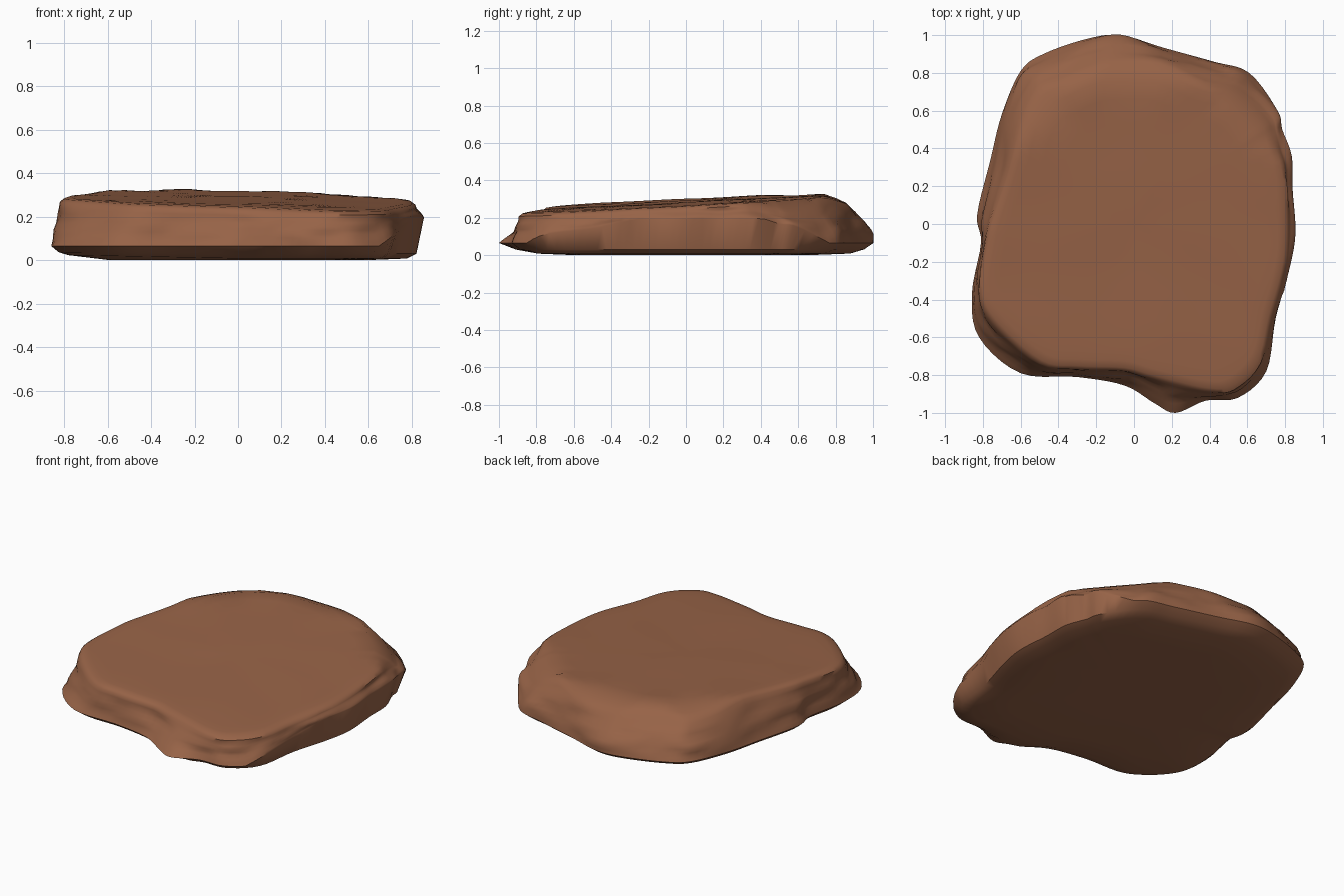
import bpy, bmesh
from mathutils import Vector, noise

if "Cube" in bpy.data.objects:
    bpy.data.objects.remove(bpy.data.objects["Cube"])

# Widest outline and top rim of the slab, counter-clockwise: (x, y, rim x, rim y)
PROFILE = [
    (.855, -.05, .82, -.05), (.84, .18, .815, .18), (.835, .36, .79, .34), (.785, .5, .75, .48),
    (.76, .6, .72, .57), (.61, .8, .55, .72), (.42, .86, .38, .76), (.15, .935, .14, .87),
    (-.07, 1.0, -.07, .88), (-.25, .98, -.25, .86), (-.48, .9, -.42, .78), (-.6, .81, -.53, .72),
    (-.7, .58, -.61, .56), (-.76, .34, -.67, .3), (-.83, .05, -.76, .03), (-.81, -.1, -.79, -.1),
    (-.858, -.37, -.82, -.35), (-.82, -.6, -.75, -.52), (-.6, -.79, -.5, -.74), (-.3, -.81, -.3, -.77),
    (-.05, -.855, -.05, -.78), (.11, -.95, .1, -.82), (.22, -1.0, .22, -.85), (.38, -.935, .4, -.89),
    (.55, -.92, .53, -.88), (.7, -.78, .67, -.74), (.75, -.5, .73, -.5), (.82, -.25, .8, -.25),
]
STEPS = 5


def smooth_loop(points):
    """Closed Catmull-Rom curve through the points."""
    n, out = len(points), []
    for i in range(n):
        a, b, c, d = (Vector(points[(i + k) % n]) for k in (-1, 0, 1, 2))
        for s in range(STEPS):
            t = s / STEPS
            out.append(0.5 * (2 * b + (c - a) * t + (2 * a - 5 * b + 4 * c - d) * t * t
                              + (3 * b - a - 3 * c + d) * t ** 3))
    return out


def top_height(x, y):
    """Tilted, gently uneven top that drops off at the back and its two corners."""
    z = 0.284 + 0.05 * y - 0.025 * x
    z -= 0.4 * max(0, y - 0.74)
    z -= 0.35 * max(0, (y - x) * 0.707 - 0.72)
    z -= 0.6 * max(0, (y + x) * 0.707 - 0.78)
    return z + 0.006 * noise.noise(Vector((x * 2.5, y * 2.5, 3)))


wide = smooth_loop([p[:2] for p in PROFILE])
rim = smooth_loop([p[2:] for p in PROFILE])
rings = []

# Flat underside and its tapered edge
for f in (0.35, 0.75, 1.0):
    rings.append([(p.x * 0.91 * f, max(p.y * 0.88, -0.79) * f,
                   0.0 if f < 1 else 0.008 + 0.018 * max(0, -p.x)) for p in wide])


def wide_height(x):
    return 0.065 + 0.13 * min(1, max(0, (x - 0.65) / 0.17))


rings.append([(p.x * 0.96, max(p.y * 0.95, -0.91), 0.03 + 0.008 * max(0, -p.x)) for p in wide])

# Rough side wall, from the widest line up to the rim
LAYERS = 8
for k in range(LAYERS + 1):
    t = k / LAYERS
    ring = []
    for w, r in zip(wide, rim):
        bulge = (0.9 if w.y > 0 else 0.4) * w.y * t * (1 - t)
        p = w.lerp(r, max(0, min(1, t - bulge)))
        z = wide_height(w.x) * (1 - t) + (top_height(r.x, r.y) - 0.018) * t
        n = noise.noise(Vector((p.x * 4, p.y * 4, z * 14)))
        n += 0.5 * noise.noise(Vector((p.x * 9, p.y * 9, z * 28)))
        p = p * (1 + 0.022 * n * 4 * t * (1 - t) - 0.006 * t * abs(n))
        ring.append((p.x, p.y, z))
    rings.append(ring)

# Softened rim and top face
for f in (0.975, 0.93, 0.86, 0.75, 0.6, 0.4, 0.2):
    rings.append([(p.x * f, p.y * f, top_height(p.x * f, p.y * f) - (0.004 if f > 0.95 else 0))
                  for p in rim])

bm = bmesh.new()
loops = [[bm.verts.new(co) for co in ring] for ring in rings]
count = len(wide)
for lower, upper in zip(loops, loops[1:]):
    for i in range(count):
        j = (i + 1) % count
        bm.faces.new((lower[i], lower[j], upper[j], upper[i]))
base = bm.verts.new((0, 0, 0))
peak = bm.verts.new((0, 0, top_height(0, 0)))
for i in range(count):
    j = (i + 1) % count
    bm.faces.new((base, loops[0][j], loops[0][i]))
    bm.faces.new((peak, loops[-1][i], loops[-1][j]))
bmesh.ops.recalc_face_normals(bm, faces=bm.faces)

mesh = bpy.data.meshes.new("stone_slab")
bm.to_mesh(mesh)
bm.free()
slab = bpy.data.objects.new("stone_slab", mesh)
bpy.context.collection.objects.link(slab)

# Brown stone
stone = bpy.data.materials.new("brown_stone")
stone.diffuse_color = (0.31, 0.125, 0.063, 1)
stone.use_nodes = True
stone.node_tree.nodes["Principled BSDF"].inputs["Base Color"].default_value = stone.diffuse_color
mesh.materials.append(stone)

bpy.context.view_layer.objects.active = slab
slab.select_set(True)
bpy.ops.object.shade_smooth_by_angle(angle=0.8)
